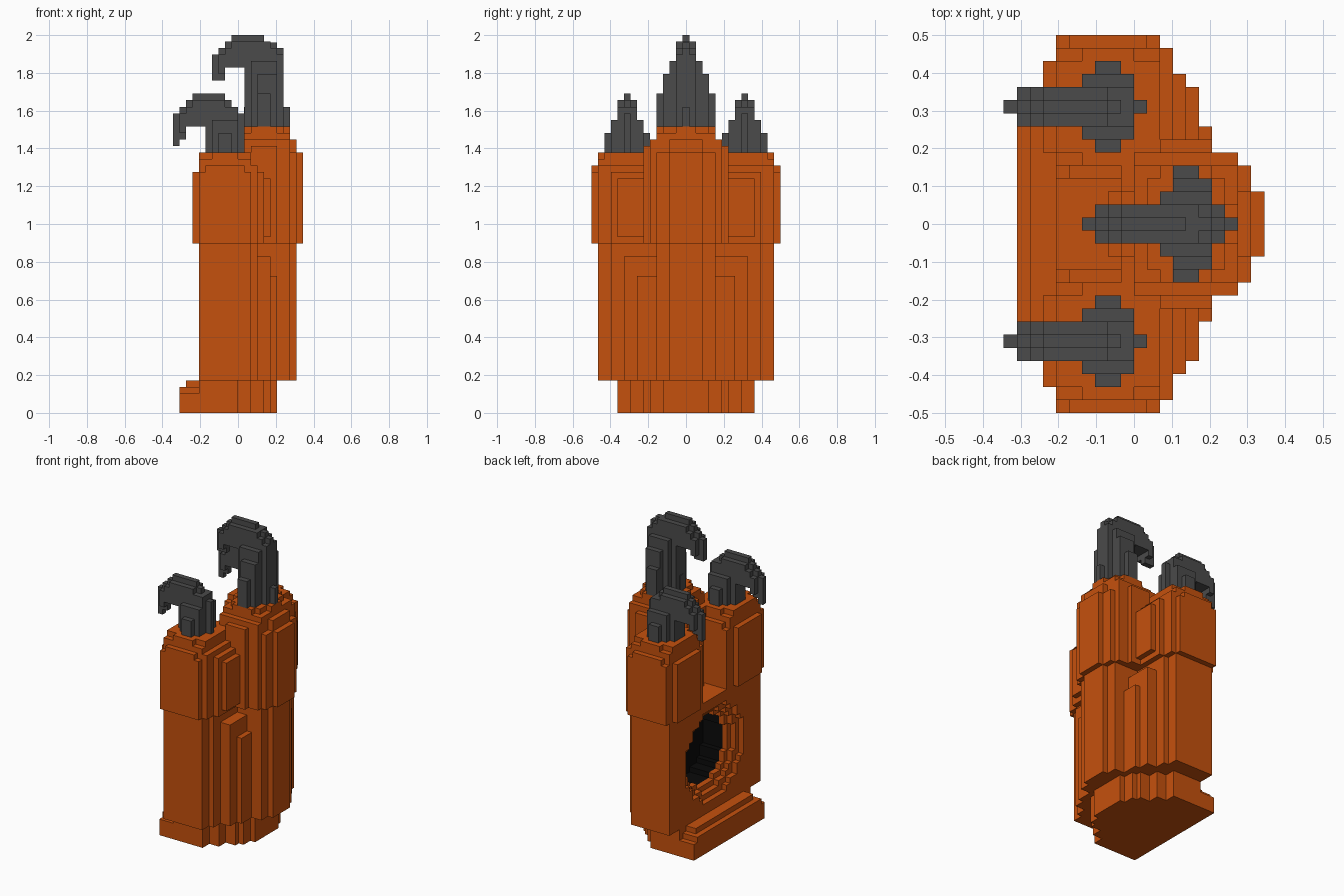
import bpy, bmesh, math
from mathutils import Matrix, Vector

if "Cube" in bpy.data.objects:
    bpy.data.objects.remove(bpy.data.objects["Cube"], do_unlink=True)

V = 1 / 29   # size of one block; x runs 0..20, y is measured from the middle


def material(name, rgb):
    m = bpy.data.materials.new(name)
    m.use_nodes = True
    m.diffuse_color = (*rgb, 1)
    m.node_tree.nodes["Principled BSDF"].inputs["Base Color"].default_value = (*rgb, 1)
    return m


ORANGE = material("burnt orange", (0.56, 0.082, 0.004))
GREY = material("dark grey", (0.07, 0.07, 0.07))
BLACK = material("black", (0.003, 0.003, 0.003))


def part(name, mat, boxes):
    """One object from blocks (x0, x1, y0, y1, z0, z1)."""
    bm = bmesh.new()
    for x0, x1, y0, y1, z0, z1 in boxes:
        mid = Vector(((x0 + x1) / 2 - 10, (y0 + y1) / 2, (z0 + z1) / 2)) * V
        size = Vector((x1 - x0, y1 - y0, z1 - z0)) * V
        bmesh.ops.create_cube(bm, size=1, matrix=Matrix.LocRotScale(mid, None, size))
    me = bpy.data.meshes.new(name)
    bm.to_mesh(me)
    bm.free()
    me.materials.append(mat)
    ob = bpy.data.objects.new(name, me)
    bpy.context.collection.objects.link(ob)
    return ob


def wide(rows, cy=0):
    """Blocks centred on y = cy from (half width, x0, x1, z0, z1)."""
    return [(x0, x1, cy - h, cy + h, z0, z1) for h, x0, x1, z0, z1 in rows]


def both(boxes):
    """Add the mirror image of blocks across y = 0."""
    return boxes + [(a, b, -d, -c, e, f) for a, b, c, d, e, f in boxes]


def round_hole(x0, x1, radius, half=8.5, zc=15.5):
    """Square wall of blocks around a stepped circular opening."""
    out = []
    for k in range(int(zc - half), int(zc + half)):
        dz = abs(k + 0.5 - zc)
        w = math.floor(math.sqrt(max(radius ** 2 - dz ** 2, 0))) + 0.5 if dz < radius else 0
        if w < half:
            out += both([(x0, x1, w, half, k, k + 1)])
    return out


# Base with a stepped sill along the opening side
part("base", ORANGE, wide([
    (10.5, 4, 10, 0, 5), (8.5, 4, 12, 0, 5), (6.5, 4, 14, 0, 5),
    (5.5, 4, 15, 0, 5), (3.5, 4, 16, 0, 5)]))
part("sill", ORANGE, wide([
    (10.5, 1, 4, 0, 3), (9.5, 1, 4, 3, 4), (8.5, 2, 4, 4, 5)]))

# Main body: solid rear, and walls around the opening
part("body", ORANGE, wide([
    (13.5, 4, 12, 5, 7), (13.5, 4, 12, 24, 26),
    (11.5, 12, 13, 5, 26), (4.5, 12, 18, 5, 26), (2.5, 12, 19, 5, 26)])
    + both([(4, 12, 8.5, 13.5, 7, 24)]))
part("opening_rim", ORANGE,
     round_hole(4, 5, 8.6) + round_hole(5, 6, 7.6) + round_hole(6, 7, 6.5))
part("opening_lining", BLACK,
     round_hole(7, 11, 6.5) + wide([(8.5, 11, 12, 7, 24)]))

# Stepped buttresses on the rear
part("buttresses", ORANGE, both([
    (12, 15, 4.5, 9.5, 5, 24), (12, 16, 4.5, 7.5, 5, 21)]))

# Tall centre tower
part("centre_tower", ORANGE, wide([
    (6.5, 12, 16, 26, 41), (5.5, 10, 18, 26, 42), (4.5, 9, 19, 26, 40),
    (2.5, 8, 20, 26, 40), (2.5, 9, 19, 40, 42), (4.5, 10, 18, 42, 43),
    (4.5, 12, 16, 43, 44), (3.5, 11, 17, 43, 44), (1.5, 10, 18, 43, 44)]))

# Curved spike on the centre tower
part("centre_spike", GREY, wide([
    # stalk
    (4.5, 13, 15, 44, 49), (3.5, 13, 16, 44, 52), (2.5, 12, 16, 44, 54),
    (1.5, 11, 17, 44, 55), (0.5, 10.9, 18, 44, 47),
    # arch
    (1.5, 8, 16, 53, 56), (1.5, 9, 15, 56, 57), (0.5, 7, 17, 55, 56),
    (0.5, 8, 15, 56, 57), (0.5, 9, 14, 57, 58), (0.5, 15, 16, 56, 56.9),
    # tip
    (1.5, 7, 8, 52, 55), (0.5, 6, 8, 51, 55)]))

for side, s in (("left", 1), ("right", -1)):
    cy = 9 * s
    # Side tower with a raised rear panel
    panel = sorted((5.5 * s, 10.5 * s))
    part("tower_" + side, ORANGE, wide([
        (5.5, 4, 12, 26, 37), (4.5, 4, 13, 26, 38), (3.5, 3, 13, 26, 37),
        (2.5, 3, 14, 26, 37), (5.5, 5, 11, 37, 38), (4.5, 4, 12, 38, 39),
        (4.5, 6, 10, 39, 40), (3.5, 4, 12, 39, 40)], cy)
        + [(13, 15, *panel, 27, 36)])
    # Side spike: stalk, arch and drooping tip
    part("spike_" + side, GREY, wide([
        (3.5, 7, 9, 40, 43), (2.5, 6, 10, 40, 45), (1.5, 5, 10, 40, 47),
        (0.5, 5, 11, 40, 46),
        (1.5, 2, 9, 44, 47), (1.5, 3, 8, 47, 48), (0.5, 1, 10, 46, 47),
        (0.5, 2, 9, 47, 48), (0.5, 3, 8, 48, 49),
        (1.5, 1, 2, 43, 46), (0.5, 0, 2, 42, 46), (0.5, 0, 1, 41, 42)], cy))
